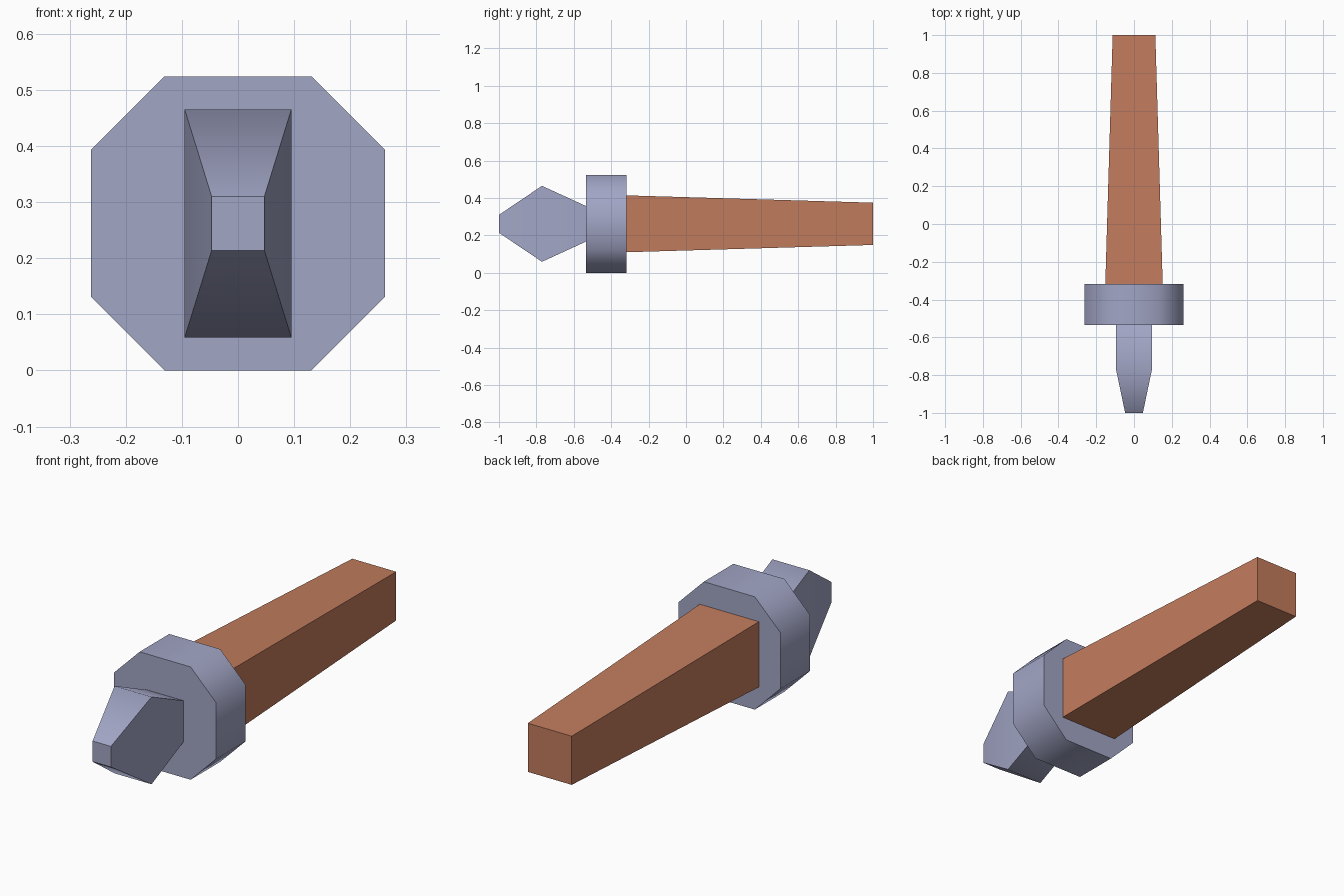
import bpy, bmesh, math

if "Cube" in bpy.data.objects:
    bpy.data.objects.remove(bpy.data.objects["Cube"])

CZ = 0.262  # height of the long axis


def material(name, rgb):
    m = bpy.data.materials.new(name)
    m.diffuse_color = (*rgb, 1)
    m.use_nodes = True
    m.node_tree.nodes["Principled BSDF"].inputs["Base Color"].default_value = m.diffuse_color
    return m


def rect(hx, hz):
    return [(-hx, -hz), (hx, -hz), (hx, hz), (-hx, hz)]


def loft(name, sections, mat, smooth_angle=None):
    """Skin (y, outline) sections along y and cap both ends."""
    bm = bmesh.new()
    rings = [[bm.verts.new((x, y, CZ + z)) for x, z in pts] for y, pts in sections]
    n = len(rings[0])
    for a, b in zip(rings, rings[1:]):
        for i in range(n):
            j = (i + 1) % n
            bm.faces.new((a[i], a[j], b[j], b[i]))
    bm.faces.new(rings[0])
    bm.faces.new(rings[-1][::-1])
    bmesh.ops.recalc_face_normals(bm, faces=bm.faces)
    mesh = bpy.data.meshes.new(name)
    bm.to_mesh(mesh)
    bm.free()
    mesh.materials.append(mat)
    ob = bpy.data.objects.new(name, mesh)
    bpy.context.collection.objects.link(ob)
    if smooth_angle:
        bpy.ops.object.select_all(action='DESELECT')
        ob.select_set(True)
        bpy.context.view_layer.objects.active = ob
        bpy.ops.object.shade_smooth_by_angle(angle=math.radians(smooth_angle))
        for f in mesh.polygons:  # end caps stay flat
            if abs(f.normal.y) > 0.99:
                f.use_smooth = False
    return ob


metal = material("blue grey metal", (0.36, 0.38, 0.56))
wood = material("red brown wood", (0.54, 0.20, 0.11))

# Tapered square handle
loft("handle", [(-0.32, rect(0.152, 0.152)), (1.0, rect(0.113, 0.113))], wood)

# Octagonal collar
r, c = 0.262, 0.131
octagon = [(-c, -r), (c, -r), (r, -c), (r, c), (c, r), (-c, r), (-r, c), (-r, -c)]
loft("collar", [(-0.535, octagon), (-0.318, octagon)], metal, 50)

# Flared head that narrows to a blunt tip
loft("head", [(-1.0, rect(0.047, 0.048)), (-0.77, rect(0.095, 0.203)),
              (-0.53, rect(0.095, 0.093))], metal, 62)
